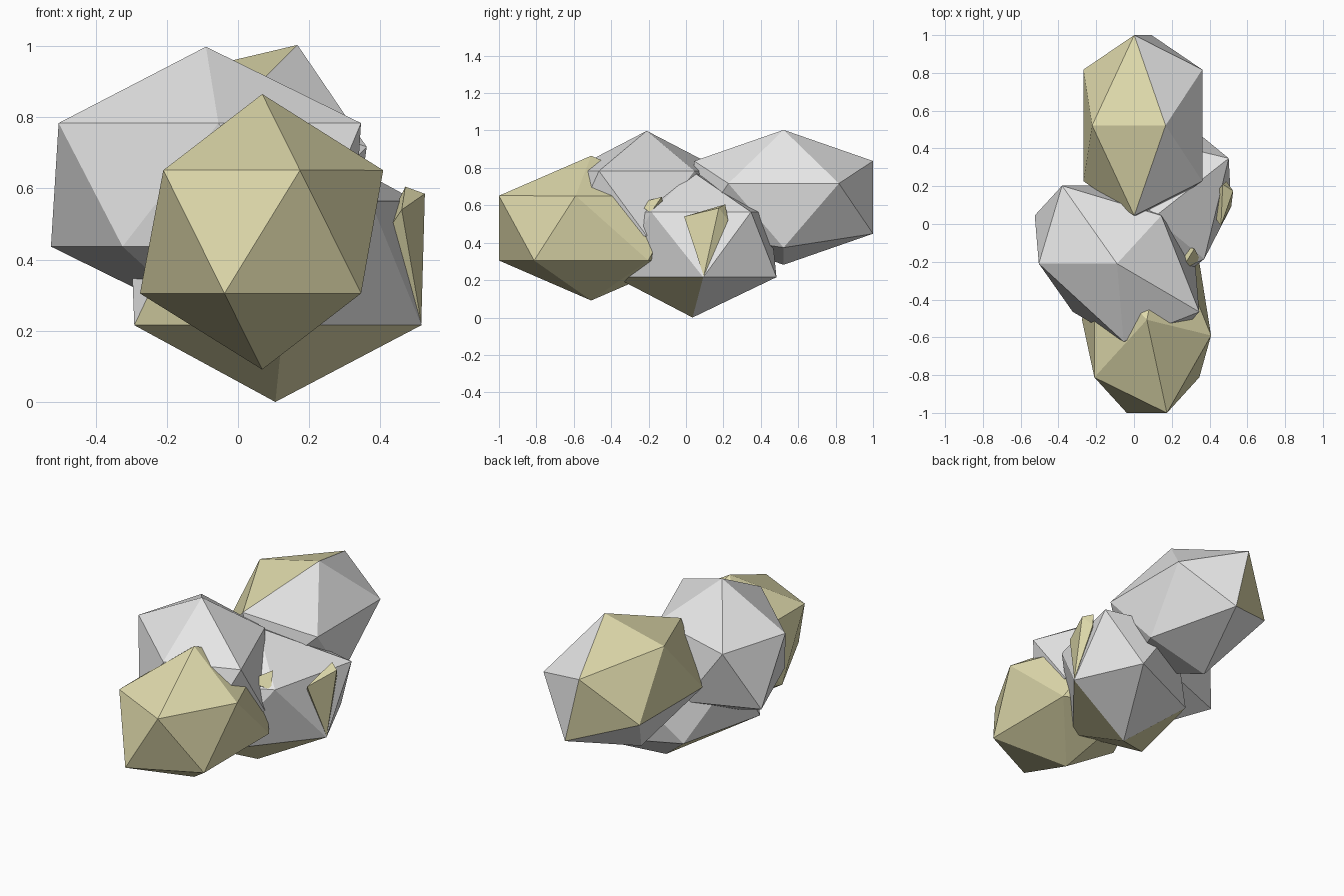
import bpy, bmesh, math
from mathutils import Vector, Matrix

if "Cube" in bpy.data.objects:
    bpy.data.objects.remove(bpy.data.objects["Cube"])


def flat_colour(name, rgb):
    m = bpy.data.materials.new(name)
    m.diffuse_color = (*rgb, 1)
    m.use_nodes = True
    m.node_tree.nodes["Principled BSDF"].inputs["Base Color"].default_value = m.diffuse_color
    return m


GREY = flat_colour("pale_grey", (0.8, 0.8, 0.8))
YELLOW = flat_colour("dull_yellow", (0.74, 0.70, 0.41))


def finish(name, bm, mats):
    bmesh.ops.recalc_face_normals(bm, faces=bm.faces)
    me = bpy.data.meshes.new(name)
    bm.to_mesh(me)
    bm.free()
    ob = bpy.data.objects.new(name, me)
    bpy.context.collection.objects.link(ob)
    for m in mats:
        me.materials.append(m)
    return ob


def rock(name, centre, scale, axis, degrees, mats, yellow_side=None, limit=0.5, nudge=None):
    """Stretched 20-sided boulder; faces turned to yellow_side take the second colour."""
    bm = bmesh.new()
    bmesh.ops.create_icosphere(bm, subdivisions=1, radius=1)
    mat = (Matrix.Translation(centre)
           @ Matrix.Rotation(math.radians(degrees), 4, axis)
           @ Matrix.Diagonal((*scale, 1)))
    bmesh.ops.transform(bm, matrix=mat, verts=bm.verts)
    if nudge:  # pull the nearest corner onto the given point
        p = Vector(nudge)
        min(bm.verts, key=lambda v: (v.co - p).length).co = p
    bm.normal_update()
    if yellow_side:
        d = Vector(yellow_side).normalized()
        for f in bm.faces:
            f.material_index = int(f.normal.dot(d) > limit)
    return finish(name, bm, mats)


def chip(name, points):
    """Small angular yellow lump poking out of a boulder."""
    bm = bmesh.new()
    for p in points:
        bm.verts.new(p)
    bmesh.ops.convex_hull(bm, input=bm.verts[:])
    return finish(name, bm, [YELLOW])


# Four boulders
rock("front_boulder", (0.068, -0.507, 0.478), (0.384, 0.58, 0.387), 'Z', 0,
     [YELLOW], nudge=(0.408, -0.59, 0.651))
rock("left_boulder", (-0.09, -0.21, 0.61), (0.387, 0.58, 0.388), 'Z', 47.4, [GREY])
rock("back_boulder", (0.047, 0.522, 0.6425), (0.38, 0.562, 0.38), 'Y', -45,
     [GREY, YELLOW], (-0.75, 0.2, 0.6), 0.45)
rock("low_boulder", (0.105, 0.035, 0.39), (0.387, 0.58, 0.39), 'Z', -39.5,
     [GREY, YELLOW], (-0.2, -0.7, -0.7), 0.5)

# Yellow chips on the right of the low boulder
chip("side_chip", [(0.515, 0.095, 0.222), (0.525, 0.175, 0.585), (0.46, -0.01, 0.54),
                   (0.47, 0.21, 0.605), (0.49, 0.225, 0.52), (0.38, 0.1, 0.42)])
chip("middle_chip", [(0.24, -0.26, 0.61), (0.32, -0.13, 0.645),
                     (0.35, -0.19, 0.56), (0.2, -0.1, 0.5)])
